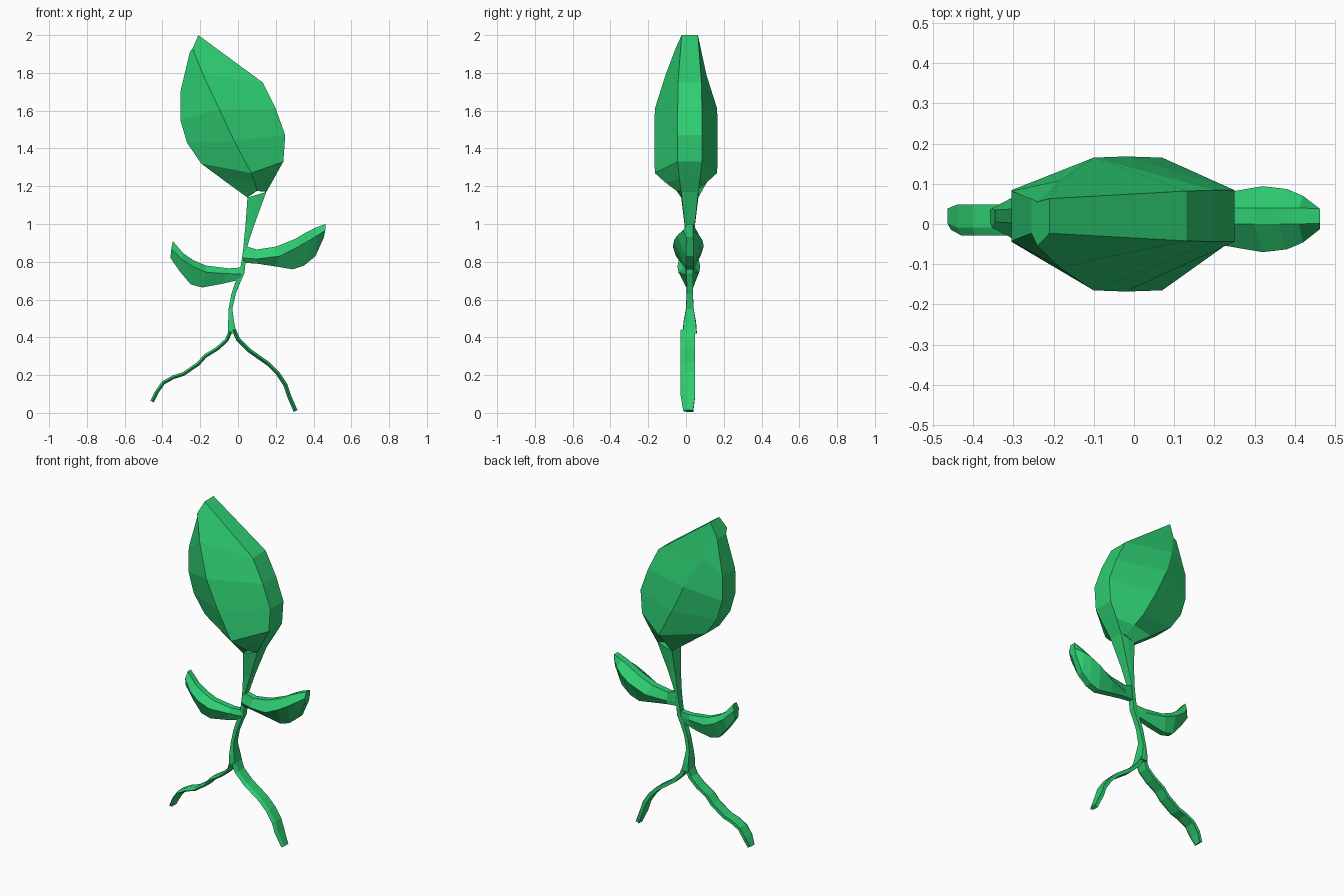
import bpy, bmesh
from mathutils import Vector

if "Cube" in bpy.data.objects:
    bpy.data.objects.remove(bpy.data.objects["Cube"], do_unlink=True)

green = bpy.data.materials.new("leaf_green")
green.use_nodes = True
colour = (0.027, 0.62, 0.17, 1)
green.diffuse_color = colour
green.node_tree.nodes["Principled BSDF"].inputs["Base Color"].default_value = colour

MID = 0.02  # depth of the plant's centre plane


def loft(name, rows, ridge_mid):
    """Skin six-sided rings. Row: edge A x,z, ridge x,z, edge B x,z,
    half depth of the edges, half depth of the ridges."""
    bm = bmesh.new()
    rings = []
    for ax, az, mx, mz, bx, bz, h, w in rows:
        pts = [(ax, MID - h, az), (mx, ridge_mid - w, mz), (bx, MID - h, bz),
               (bx, MID + h, bz), (mx, ridge_mid + w, mz), (ax, MID + h, az)]
        rings.append([bm.verts.new(p) for p in pts])
    for r, s in zip(rings, rings[1:]):
        for i in range(6):
            j = (i + 1) % 6
            bm.faces.new((r[i], r[j], s[j], s[i]))
    bm.faces.new(rings[0])
    bm.faces.new(rings[-1])
    bmesh.ops.recalc_face_normals(bm, faces=bm.faces)
    mesh = bpy.data.meshes.new(name)
    bm.to_mesh(mesh)
    bm.free()
    mesh.materials.append(green)
    obj = bpy.data.objects.new(name, mesh)
    bpy.context.collection.objects.link(obj)
    return obj


def ribbon(name, path, half_thick, half_depth):
    """Root: a thin bent band that is wide in depth and tapers at its tip."""
    pts = [Vector(p) for p in path]
    rows = []
    for i, p in enumerate(pts):
        d = (pts[min(i + 1, len(pts) - 1)] - pts[max(i - 1, 0)]).normalized()
        n = Vector((-d.y, d.x)) * half_thick
        a, b = p + n, p - n
        w = half_depth * (0.65 if i == len(pts) - 1 else 1)
        rows.append((a.x, a.y, p.x, p.y, b.x, b.y, w * 0.75, w))
    return loft(name, rows, 0.01)


# Large closed bud
loft("bud", [
    (-.255, 1.91, -.24, 1.93, -.21, 2.0, .043, .055),
    (-.305, 1.70, -.185, 1.79, .13, 1.75, .062, .108),
    (-.305, 1.55, -.10, 1.61, .20, 1.61, .064, .165),
    (-.27, 1.43, -.02, 1.44, .25, 1.47, .064, .168),
    (-.195, 1.32, .07, 1.27, .24, 1.33, .064, .165),
    (-.06, 1.22, .088, 1.22, .19, 1.24, .055, .11),
    (.05, 1.14, .10, 1.175, .15, 1.17, .045, .05),
], 0.0)

# Stem, from the neck of the bud to the fork of the roots
stem = [  # left x, left z, right x, right z, half depth
    (.05, 1.14, .15, 1.17, .045),
    (.04, 1.0, .088, 1.0, .027),
    (.028, .87, .045, .87, .02),
    (.018, .80, .04, .80, .018),
    (.008, .74, .034, .74, .017),
    (-.015, .69, .012, .69, .016),
    (-.035, .63, -.012, .63, .016),
    (-.05, .55, -.03, .55, .02),
    (-.052, .48, -.02, .48, .032),
    (-.052, .42, -.008, .42, .036),
]
loft("stem", [(a, b, (a + c) / 2, (b + d) / 2, c, d, h, h * 1.05)
              for a, b, c, d, h in stem], MID)

# Side leaves: crest, side ridge, keel
loft("left_leaf", [
    (.03, .885, .03, .82, .03, .795, .014, .018),
    (.10, .865, .10, .815, .10, .79, .018, .035),
    (.20, .88, .22, .83, .20, .775, .02, .065),
    (.30, .92, .32, .88, .29, .76, .02, .082),
    (.36, .955, .38, .915, .35, .78, .02, .075),
    (.41, .98, .42, .94, .41, .83, .02, .058),
    (.462, 1.0, .462, .965, .455, .93, .018, .025),
], 0.012)
loft("right_leaf", [
    (.02, .77, .02, .735, .01, .705, .014, .018),
    (-.05, .765, -.05, .737, -.09, .682, .018, .03),
    (-.17, .78, -.17, .745, -.19, .664, .018, .055),
    (-.24, .81, -.24, .775, -.25, .68, .018, .06),
    (-.29, .845, -.30, .815, -.305, .745, .018, .052),
    (-.345, .91, -.353, .87, -.358, .82, .015, .024),
], 0.015)

# Two roots
ribbon("left_root", [(-.022, .44), (.0, .39), (.06, .33), (.11, .295), (.16, .26),
                     (.21, .21), (.25, .15), (.27, .09), (.305, .01)], .011, .038)
ribbon("right_root", [(-.04, .43), (-.06, .385), (-.11, .34), (-.175, .30),
                      (-.21, .26), (-.29, .205), (-.34, .19), (-.395, .16),
                      (-.43, .11), (-.455, .06)], .010, .038)
